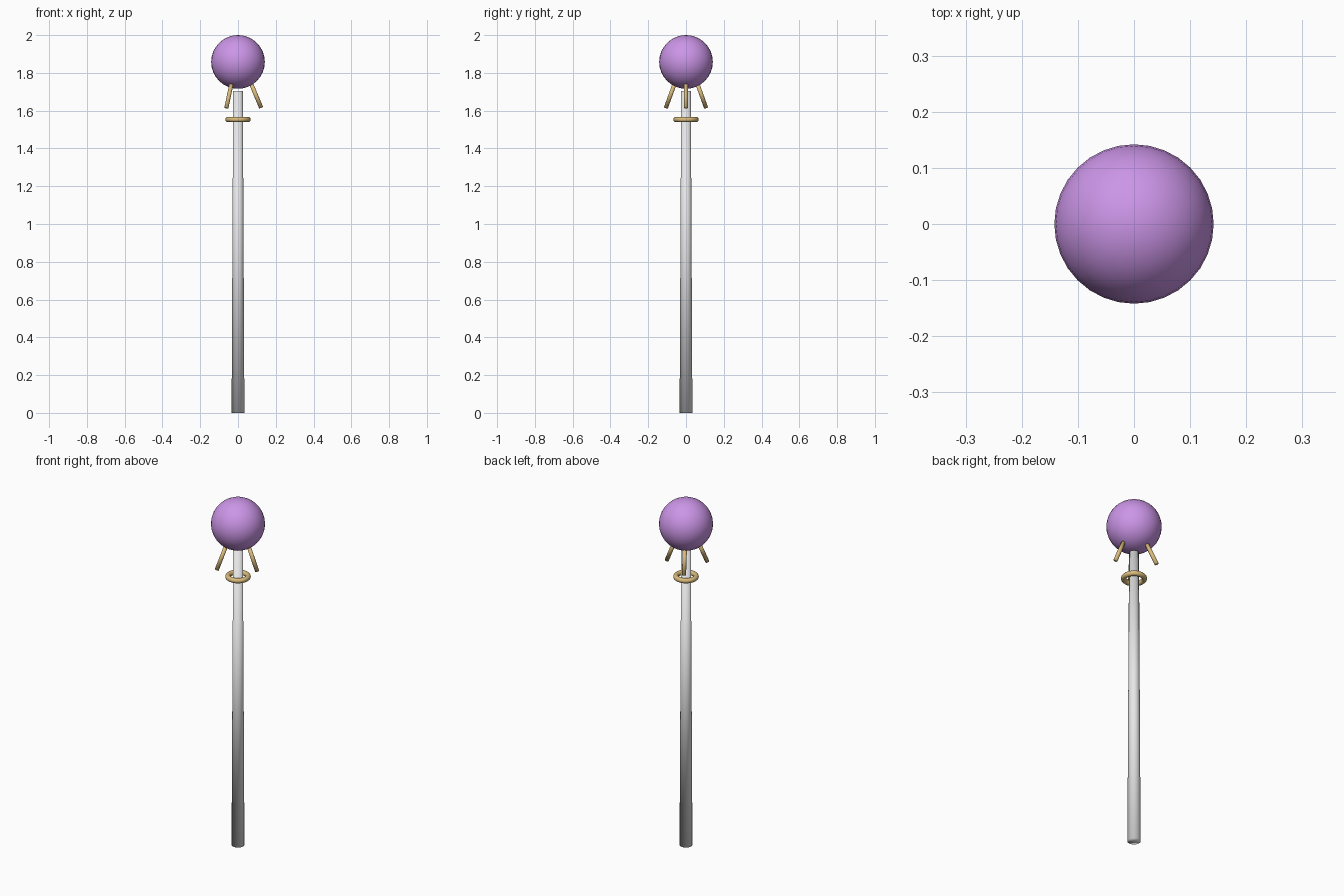
import bpy
from math import cos, sin, tau
from mathutils import Vector

cube = bpy.data.objects.get("Cube")
if cube:
    bpy.data.objects.remove(cube, do_unlink=True)


def make_material(name, rgb):
    mat = bpy.data.materials.new(name)
    mat.use_nodes = True
    color = (*rgb, 1)
    mat.diffuse_color = color
    mat.node_tree.nodes["Principled BSDF"].inputs["Base Color"].default_value = color
    return mat


def finish(name, mat):
    obj = bpy.context.object
    obj.name = name
    obj.data.materials.append(mat)
    bpy.ops.object.shade_smooth()
    return obj


grey = make_material("pale grey", (0.8, 0.8, 0.8))
gold = make_material("gold", (0.7, 0.5, 0.2))
purple = make_material("purple", (0.6, 0.3, 0.8))

# Tapered shaft, smooth over its caps
SHAFT_HEIGHT = 1.705
bpy.ops.mesh.primitive_cone_add(vertices=32, radius1=0.034, radius2=0.0255,
                                depth=SHAFT_HEIGHT, location=(0, 0, SHAFT_HEIGHT / 2))
finish("shaft", grey)

# Orb on top
ORB_RADIUS = 0.142
bpy.ops.mesh.primitive_uv_sphere_add(segments=32, ring_count=16, radius=ORB_RADIUS,
                                     location=(0, 0, 2 - ORB_RADIUS))
finish("orb", purple)

# Collar ring around the shaft
bpy.ops.mesh.primitive_torus_add(major_segments=48, minor_segments=12,
                                 major_radius=0.053, minor_radius=0.014,
                                 location=(0, 0, 1.553))
finish("collar_ring", gold)

# Three prongs flaring out below the orb
for i in range(3):
    angle = i * tau / 3
    out = Vector((cos(angle), sin(angle), 0))
    low = out * 0.123 + Vector((0, 0, 1.615))
    high = out * 0.068 + Vector((0, 0, 1.746))
    axis = high - low
    bpy.ops.mesh.primitive_cylinder_add(vertices=16, radius=0.011, depth=axis.length,
                                        location=(low + high) / 2,
                                        rotation=axis.to_track_quat('Z', 'Y').to_euler())
    finish(f"prong_{i + 1}", gold)
